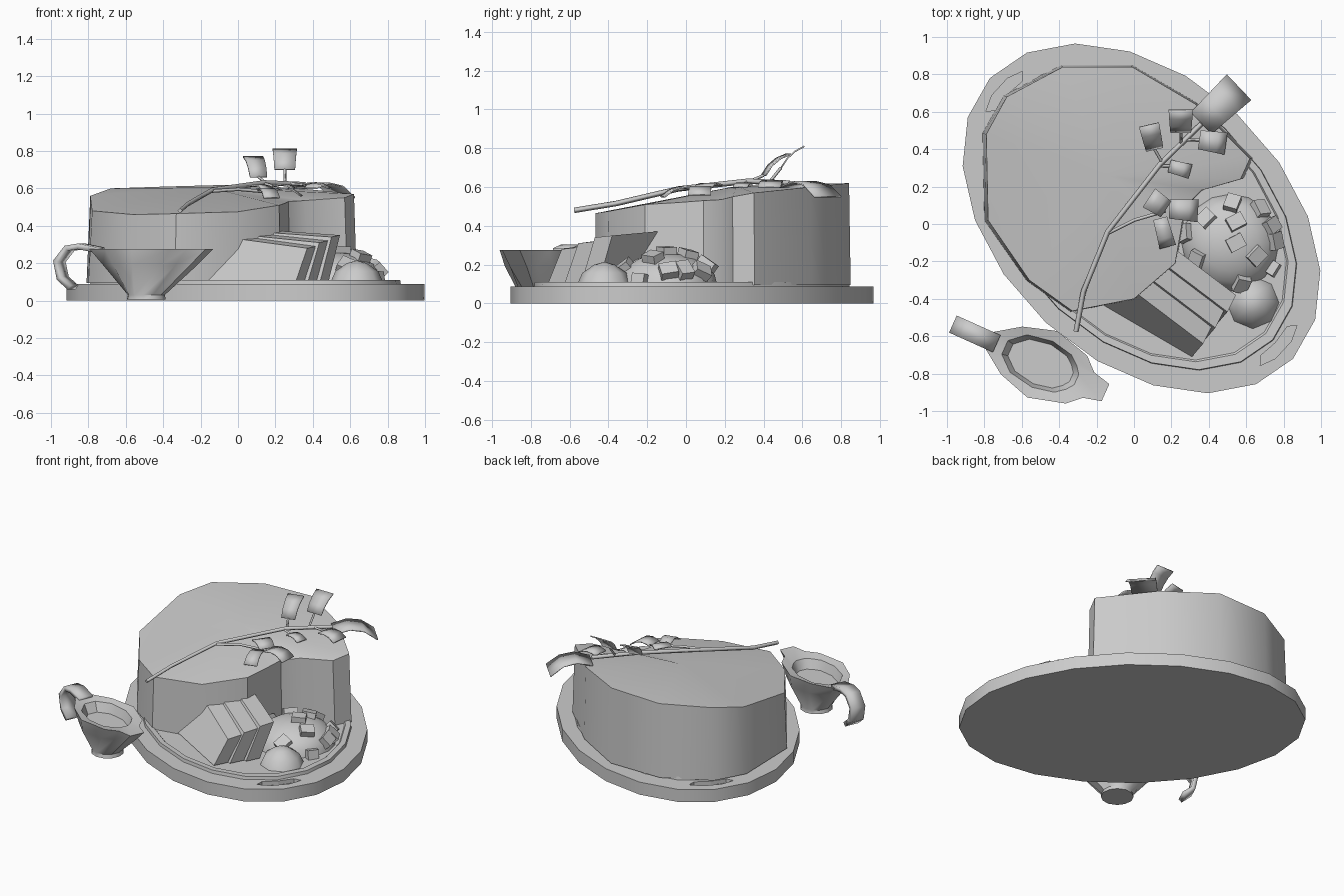
import bpy, bmesh, math
from mathutils import Vector, Matrix

if "Cube" in bpy.data.objects:
    bpy.data.objects.remove(bpy.data.objects["Cube"])

GREY = (0.6, 0.6, 0.6, 1)
mat = bpy.data.materials.new("plain grey")
mat.use_nodes = True
mat.diffuse_color = GREY
mat.node_tree.nodes["Principled BSDF"].inputs["Base Color"].default_value = GREY


def finish(name, bm, smooth=None, solid=True):
    if solid:
        bmesh.ops.recalc_face_normals(bm, faces=bm.faces)
    mesh = bpy.data.meshes.new(name)
    bm.to_mesh(mesh)
    bm.free()
    ob = bpy.data.objects.new(name, mesh)
    bpy.context.collection.objects.link(ob)
    mesh.materials.append(mat)
    if smooth:
        bpy.ops.object.select_all(action='DESELECT')
        ob.select_set(True)
        bpy.context.view_layer.objects.active = ob
        bpy.ops.object.shade_smooth_by_angle(angle=math.radians(smooth))
    return ob


def loft(rings, peak=None):
    """Bridge point rings; close the first flat, the last flat or to a peak."""
    bm = bmesh.new()
    loops = [[bm.verts.new(p) for p in r] for r in rings]
    n = len(loops[0])
    for a, b in zip(loops, loops[1:]):
        for i in range(n):
            bm.faces.new((a[i], a[(i + 1) % n], b[(i + 1) % n], b[i]))
    bm.faces.new(loops[0][::-1])
    if peak:
        top = bm.verts.new(peak)
        for i in range(n):
            bm.faces.new((loops[-1][i], loops[-1][(i + 1) % n], top))
    else:
        bm.faces.new(loops[-1])
    return bm


# Oval board with raised inner lip
def oval(deg, scale, z):
    c, s = math.cos(math.radians(deg)), math.sin(math.radians(deg))
    return Vector((0.04 + scale * (0.89 * s - 0.355 * c),
                   0.03 + scale * (0.935 * c + 0.01 * s), z))


def oval_ring(scale, z):
    return [oval(i * 18, scale, z) for i in range(20)]


board = finish("serving_board", loft([oval_ring(1, 0), oval_ring(1, 0.088)]), 30)
finish("hot_plate", loft([oval_ring(0.87, 0.08), oval_ring(0.865, 0.11),
                          oval_ring(0.82, 0.108), oval_ring(0.81, 0.098)]), 30)

# Curved finger slots at both ends of the board
for name, mid in (("front_slot_cutter", 144), ("back_slot_cutter", 324)):
    edge = [(d, 0.925 + 0.015 * (abs(d) < 8)) for d in (-12, -5, 5, 12)]
    edge += [(d, 0.885) for d in (9, 0, -9)]
    cutter = finish(name, loft([[oval(mid + d, s, z) for d, s in edge] for z in (0.06, 0.12)]))
    cutter.hide_render = True
    cutter.hide_viewport = True
    cutter.display_type = 'WIRE'
    cut = board.modifiers.new("slot", 'BOOLEAN')
    cut.object, cut.operation = cutter, 'DIFFERENCE'

# Thick meat slab: outline with its top height at every corner
outline = [(-0.79, 0.48, 0.56), (-0.68, 0.68, 0.60), (-0.38, 0.84, 0.61), (-0.01, 0.84, 0.62),
           (0.33, 0.64, 0.60), (0.62, 0.35, 0.57), (0.57, 0.24, 0.55), (0.36, 0.18, 0.535),
           (0.27, 0.09, 0.53), (0.25, -0.04, 0.52), (0.22, -0.21, 0.51), (0.0, -0.40, 0.475),
           (-0.33, -0.465, 0.465), (-0.56, -0.30, 0.46), (-0.78, 0.02, 0.48)]
base = [(x * 1.025, y * 1.01, 0.095) for x, y, z in outline]
finish("meat_slab", loft([base, outline], (-0.15, 0.26, 0.605)), 35)

# Sauce boat: mirrored half outlines lofted along its own axis
AXIS, SIDE, HUB = Vector((0.912, -0.41, 0)), Vector((0.41, 0.912, 0)), Vector((-0.49, -0.75, 0))


def boat(u, v, z):
    return HUB + AXIS * u + SIDE * v + Vector((0, 0, z))


def boat_ring(half, z):
    pts = half + [(u, -v) for u, v in reversed(half)]
    return [boat(u, v, z) for u, v in pts]


def round_half(r):
    return [(r * math.cos(math.radians(a)), r * math.sin(math.radians(a)))
            for a in range(15, 180, 30)]


lip = [(0.37, 0.05), (0.27, 0.075), (0.2, 0.14), (0, 0.195), (-0.18, 0.14), (-0.31, 0.05)]
mouth = [(0.2, 0.03), (0.17, 0.07), (0.12, 0.11), (0, 0.135), (-0.14, 0.11), (-0.22, 0.04)]
belly = [(u * 0.75, v * 0.95) for u, v in lip]
well = [(u * 0.85, v * 0.85) for u, v in mouth]
finish("sauce_boat", loft([boat_ring(round_half(0.105), 0.005), boat_ring(round_half(0.1), 0.03),
                           boat_ring(belly, 0.19), boat_ring(lip, 0.275),
                           boat_ring(mouth, 0.262), boat_ring(well, 0.2)]), 40)

# Open ribbon handle
path = [(-0.27, 0.27), (-0.38, 0.29), (-0.45, 0.28), (-0.51, 0.21), (-0.49, 0.12), (-0.43, 0.07)]
bm = bmesh.new()
rows = [[bm.verts.new(boat(u, v, z)) for v in (-0.05, 0.05)] for u, z in path]
for a, b in zip(rows, rows[1:]):
    bm.faces.new((a[0], b[0], b[1], a[1]))
handle = finish("sauce_boat_handle", bm, 50, False)
thick = handle.modifiers.new("thickness", 'SOLIDIFY')
thick.thickness, thick.offset = 0.03, 0

# Three leaning slices
for i in range(3):
    off = Vector((0.065, 0.085, 0)) * i
    rise = 0.03 * i
    front = [Vector(p) + off for p in ((-0.17, -0.43, 0.105), (0.31, -0.71, 0.105),
                                       (0.37, -0.64, 0.28 + rise), (0.0, -0.36, 0.33 + rise * 0.6))]
    back = [p + Vector((0.045, 0.09, 0.01 if k > 1 else 0)) for k, p in enumerate(front)]
    finish("slice_%d" % (i + 1), loft([front, back]))


# Rounded mounds
def mound(name, center, r, h, sides, levels, power=1):
    rings = []
    for k in range(levels):
        a = math.pi / 2 * k / levels
        rings.append([(center[0] + r * math.cos(a) ** power * math.cos(t * math.tau / sides),
                       center[1] + r * math.cos(a) ** power * math.sin(t * math.tau / sides),
                       0.1 + h * math.sin(a)) for t in range(sides)])
    finish(name, loft(rings, (center[0], center[1], 0.1 + h)), 60)


SALAD = Vector((0.515, -0.1, 0.1))
mound("salad_mound", SALAD, 0.26, 0.16, 16, 5)
mound("side_mound", (0.635, -0.42), 0.14, 0.115, 8, 3, 1.4)

# Diced pieces tilted to the mound surface
dice = [(-0.13, 0.13), (0.01, 0.21), (0.16, 0.18), (0.03, 0.11), (0.03, 0.0), (0.24, 0.01),
        (0.23, -0.14), (0.14, -0.07), (0.06, -0.22), (-0.18, -0.09), (-0.24, 0.05), (0.22, 0.09)]
bm = bmesh.new()
for i, (dx, dy) in enumerate(dice):
    flat = min((dx * dx + dy * dy) / 0.26 ** 2, 1)
    dz = 0.16 * math.sqrt(1 - flat)
    normal = Vector((dx / 0.068, dy / 0.068, dz / 0.026 + 0.8))
    turn = normal.to_track_quat('Z', 'Y').to_matrix().to_4x4()
    place = (Matrix.Translation(SALAD + Vector((dx, dy, dz + 0.008))) @ turn
             @ Matrix.Rotation(i * 1.3, 4, 'Z') @ Matrix.Diagonal((0.09, 0.075, 0.05, 1)))
    bmesh.ops.create_cube(bm, size=1, matrix=place)
finish("salad_dice", bm)


# Herb sprig: stems as thin tubes
def stem(name, pts, r):
    cu = bpy.data.curves.new(name, 'CURVE')
    cu.dimensions = '3D'
    cu.bevel_depth, cu.bevel_resolution, cu.use_fill_caps = r, 0, True
    sp = cu.splines.new('POLY')
    sp.points.add(len(pts) - 1)
    for p, co in zip(sp.points, pts):
        p.co = (*co, 1)
    ob = bpy.data.objects.new(name, cu)
    bpy.context.collection.objects.link(ob)
    cu.materials.append(mat)


stem("herb_stem", [(-0.31, -0.575, 0.48), (-0.27, -0.36, 0.515), (-0.14, -0.04, 0.59),
                   (0.14, 0.32, 0.63), (0.36, 0.535, 0.62)], 0.014)
stem("herb_branch", [(-0.14, -0.05, 0.585), (0.0, 0.02, 0.595), (0.17, 0.07, 0.58)], 0.009)


# Arched leaves: start, end, width, arch height
def leaf(name, start, end, width, arch):
    a, b = Vector(start), Vector(end)
    along = (b - a).normalized()
    side = along.cross(Vector((0, 0, 1))).normalized() * width / 2
    up = side.cross(along).normalized() * arch
    bm = bmesh.new()
    rows = []
    for k in range(4):
        t = k / 3
        mid = a.lerp(b, t) + up * 4 * t * (1 - t)
        rows.append([bm.verts.new(mid + side * s * (0.85 + 0.15 * t)) for s in (-1, 1)])
    for p, q in zip(rows, rows[1:]):
        bm.faces.new((p[0], p[1], q[1], q[0]))
    ob = finish(name, bm, 50, False)
    m = ob.modifiers.new("thickness", 'SOLIDIFY')
    m.thickness, m.offset = 0.008, 0


leaves = [((0.11, 0.40, 0.66), (0.08, 0.53, 0.77), 0.11, 0.02),
          ((0.25, 0.49, 0.70), (0.25, 0.61, 0.81), 0.13, 0.015),
          ((0.35, 0.45, 0.62), (0.49, 0.43, 0.60), 0.12, 0.02),
          ((0.19, 0.31, 0.61), (0.30, 0.28, 0.60), 0.08, 0.015),
          ((0.36, 0.54, 0.60), (0.56, 0.73, 0.55), 0.19, 0.05),
          ((0.17, 0.08, 0.59), (0.08, 0.14, 0.61), 0.12, 0.015),
          ((0.19, 0.08, 0.59), (0.34, 0.07, 0.56), 0.12, 0.025),
          ((0.14, 0.03, 0.59), (0.18, -0.12, 0.55), 0.09, 0.025)]
for i, spec in enumerate(leaves):
    leaf("herb_leaf_%d" % (i + 1), *spec)
stalks = [((0.15, 0.33, 0.63), leaves[0][0]), ((0.25, 0.43, 0.625), leaves[1][0]),
          ((0.27, 0.45, 0.625), leaves[2][0]), ((0.13, 0.31, 0.63), leaves[3][0])]
for i, (a, b) in enumerate(stalks):
    stem("leaf_stalk_%d" % (i + 1), [a, b], 0.008)
